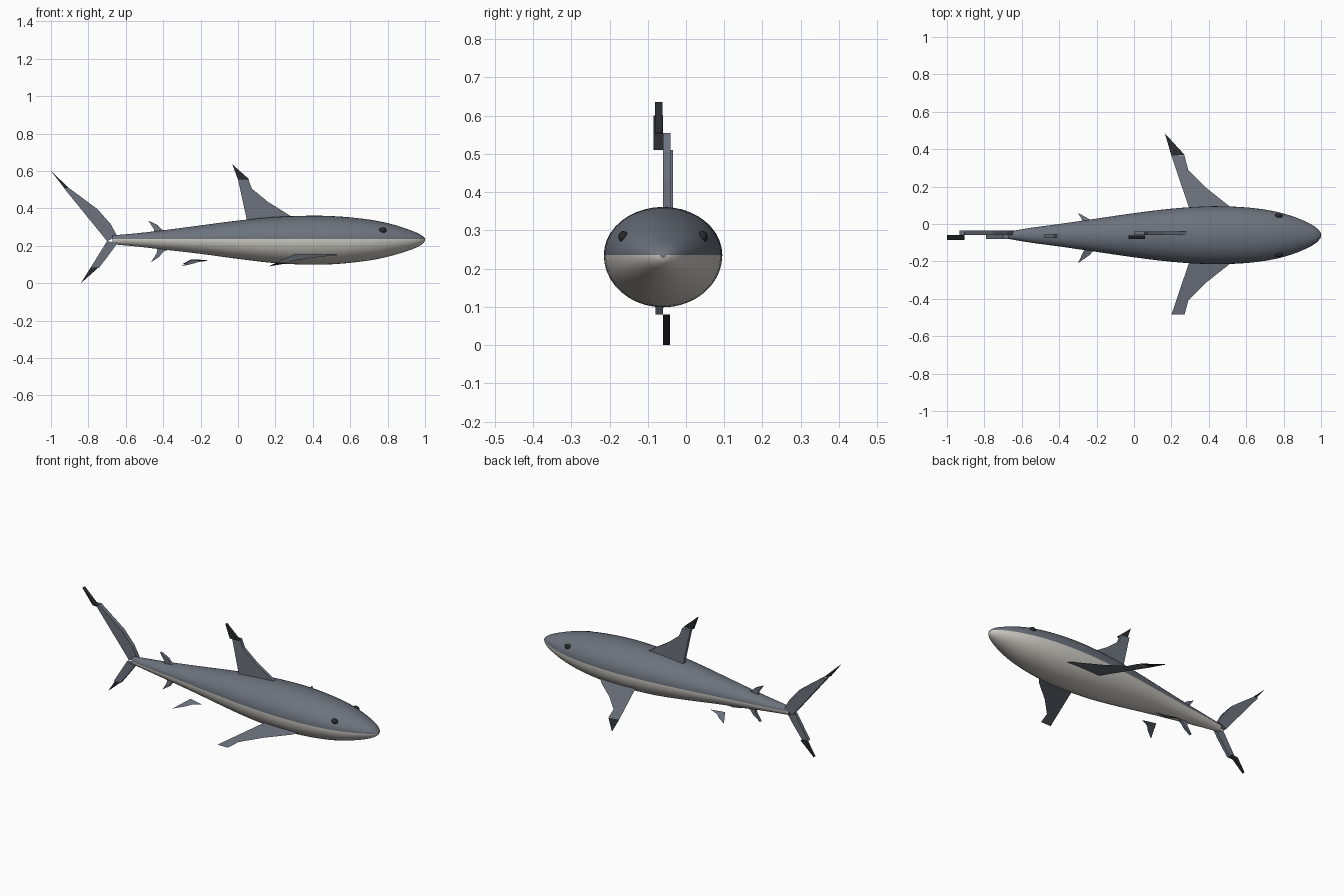
import bpy, bmesh, math
from mathutils import Vector

if "Cube" in bpy.data.objects:
    bpy.data.objects.remove(bpy.data.objects["Cube"])

MID = -0.06       # y of the body axis
SEAM = 0.235      # height of the back / belly colour line


def material(name, rgb):
    m = bpy.data.materials.new(name)
    m.diffuse_color = (*rgb, 1)
    m.use_nodes = True
    m.node_tree.nodes["Principled BSDF"].inputs["Base Color"].default_value = m.diffuse_color
    return m


GREY = material("slate grey", (0.15, 0.17, 0.205))
PALE = material("belly cream", (0.62, 0.60, 0.55))
DARK = material("dark tip", (0.022, 0.024, 0.028))


def finish(name, bm, *mats):
    mesh = bpy.data.meshes.new(name)
    bm.to_mesh(mesh)
    bm.free()
    ob = bpy.data.objects.new(name, mesh)
    bpy.context.collection.objects.link(ob)
    for m in mats:
        mesh.materials.append(m)
    return ob


def smooth(ob, degrees=50):
    bpy.ops.object.select_all(action='DESELECT')
    ob.select_set(True)
    bpy.context.view_layer.objects.active = ob
    bpy.ops.object.shade_smooth_by_angle(angle=math.radians(degrees))


def upright_fin(name, outline, y0, y1, mat):
    """Side outline (x, z) extruded between two y values."""
    bm = bmesh.new()
    f = bm.faces.new([bm.verts.new((x, y0, z)) for x, z in outline])
    new = bmesh.ops.extrude_face_region(bm, geom=[f])["geom"]
    bmesh.ops.translate(bm, vec=(0, y1 - y0, 0),
                        verts=[v for v in new if isinstance(v, bmesh.types.BMVert)])
    bmesh.ops.recalc_face_normals(bm, faces=bm.faces)
    return finish(name, bm, mat)


def flat_fin(name, outline, side, z0, slope, mat):
    """Thin sloping sheet; outline is (x, distance from the body axis)."""
    bm = bmesh.new()
    f = bm.faces.new([bm.verts.new((x, MID + side * d, z0 - slope * d)) for x, d in outline])
    f.normal_update()
    if f.normal.z < 0:
        f.normal_flip()
    return finish(name, bm, mat)


# Body: lofted rings (x, half width, bottom z, top z)
STATIONS = [(-0.67, 0.020, 0.208, 0.256), (-0.55, 0.040, 0.197, 0.266),
            (-0.40, 0.060, 0.180, 0.283), (-0.20, 0.089, 0.157, 0.309),
            (0.00, 0.118, 0.130, 0.335), (0.20, 0.142, 0.107, 0.354),
            (0.38, 0.154, 0.099, 0.361), (0.50, 0.154, 0.101, 0.359),
            (0.62, 0.147, 0.111, 0.350), (0.74, 0.130, 0.128, 0.334),
            (0.84, 0.104, 0.152, 0.311), (0.92, 0.072, 0.177, 0.284),
            (0.97, 0.044, 0.199, 0.263), (0.993, 0.021, 0.216, 0.247),
            (1.0, 0.008, 0.228, 0.239)]


def spline(i, t, k):
    p = [STATIONS[min(max(j, 0), len(STATIONS) - 1)] for j in (i - 1, i, i + 1, i + 2)]
    x0, x1, x2, x3 = (q[0] for q in p)
    a, b, c, d = (q[k] for q in p)
    h = x2 - x1
    m1 = (c - a) / (x2 - x0) * h
    m2 = (d - b) / (x3 - x1) * h
    return ((2*t**3 - 3*t*t + 1) * b + (t**3 - 2*t*t + t) * m1
            + (3*t*t - 2*t**3) * c + (t**3 - t*t) * m2)


SIDES = 40
bm = bmesh.new()
rings = []
samples = [(i, s / 3) for i in range(len(STATIONS) - 1) for s in range(3)]
for i, t in samples + [(len(STATIONS) - 2, 1)]:
    x = STATIONS[i][0] + t * (STATIONS[i + 1][0] - STATIONS[i][0])
    w, lo, hi = (spline(i, t, k) for k in (1, 2, 3))
    ring = []
    for n in range(SIDES):
        a = math.tau * n / SIDES
        h = hi - SEAM if n <= SIDES // 2 else SEAM - lo
        ring.append(bm.verts.new((x, MID + w * math.cos(a), SEAM + h * math.sin(a))))
    rings.append(ring)
for r0, r1 in zip(rings, rings[1:]):
    for n in range(SIDES):
        f = bm.faces.new((r0[n], r0[(n + 1) % SIDES], r1[(n + 1) % SIDES], r1[n]))
        f.material_index = 0 if n < SIDES // 2 else 1
bm.faces.new(rings[0])
bm.faces.new(rings[-1])
bmesh.ops.recalc_face_normals(bm, faces=bm.faces)
smooth(finish("body", bm, GREY, PALE))

# Eyes
for side, label in ((-1, "right"), (1, "left")):
    bm = bmesh.new()
    bmesh.ops.create_uvsphere(bm, u_segments=20, v_segments=12, radius=1)
    bmesh.ops.scale(bm, vec=(0.021, 0.013, 0.015), verts=bm.verts)
    bmesh.ops.translate(bm, vec=(0.773, MID + side * 0.104, 0.283), verts=bm.verts)
    smooth(finish(label + "_eye", bm, DARK))

# Dorsal fin with offset dark tip
upright_fin("dorsal_fin", [(0.05, 0.325), (0.29, 0.345), (0.28, 0.36), (0.16, 0.435),
                           (0.075, 0.505), (0.055, 0.555), (0.0, 0.555)], -0.06, -0.04, GREY)
upright_fin("dorsal_tip", [(0.0, 0.553), (0.06, 0.555), (-0.03, 0.635)], -0.081, -0.062, DARK)

# Small rear fins
upright_fin("second_dorsal_fin", [(-0.45, 0.27), (-0.37, 0.275), (-0.41, 0.288), (-0.43, 0.311),
                                  (-0.48, 0.335), (-0.45, 0.29)], -0.072, -0.055, GREY)
upright_fin("anal_fin", [(-0.43, 0.19), (-0.36, 0.185), (-0.40, 0.168), (-0.42, 0.142),
                         (-0.465, 0.112), (-0.435, 0.16)], -0.072, -0.055, GREY)

# Tail fin: both lobes end in sideways-stepped tips
upright_fin("upper_tail_lobe", [(-0.70, 0.225), (-0.645, 0.25), (-0.68, 0.315), (-0.75, 0.395),
                                (-0.905, 0.51), (-0.932, 0.51)], -0.06, -0.034, GREY)
upright_fin("upper_tail_tip", [(-0.93, 0.51), (-0.905, 0.51), (-1.0, 0.60)], -0.085, -0.06, DARK)
upright_fin("lower_tail_lobe", [(-0.70, 0.225), (-0.645, 0.215), (-0.68, 0.165), (-0.745, 0.08),
                                (-0.79, 0.08)], -0.08, -0.06, GREY)
upright_fin("lower_tail_tip", [(-0.79, 0.08), (-0.75, 0.08), (-0.84, 0.0)], -0.06, -0.042, DARK)

# Pectoral fins: thin sheets, with a dark tip on the left one
PECTORAL = [(0.31, 0.10), (0.55, 0.11), (0.51, 0.155), (0.39, 0.25), (0.29, 0.35),
            (0.27, 0.425), (0.20, 0.425)]
for side, label in ((-1, "right"), (1, "left")):
    flat_fin(label + "_pectoral_fin", PECTORAL, side, 0.172, 0.15, GREY)
flat_fin("left_pectoral_tip", [(0.20, 0.425), (0.27, 0.43), (0.165, 0.545)], 1, 0.172, 0.15, DARK)

# Pelvic fins: small sheets hanging below the body
for side, label, reach in ((-1, "right", 0.15), (1, "left", 0.12)):
    outline = [(-0.25, 0.3), (-0.16, 0.4), (-0.215, 0.55), (-0.24, 0.72), (-0.30, 1.0)]
    flat_fin(label + "_pelvic_fin", [(x, d * reach) for x, d in outline], side, 0.139, 0.32, GREY)
